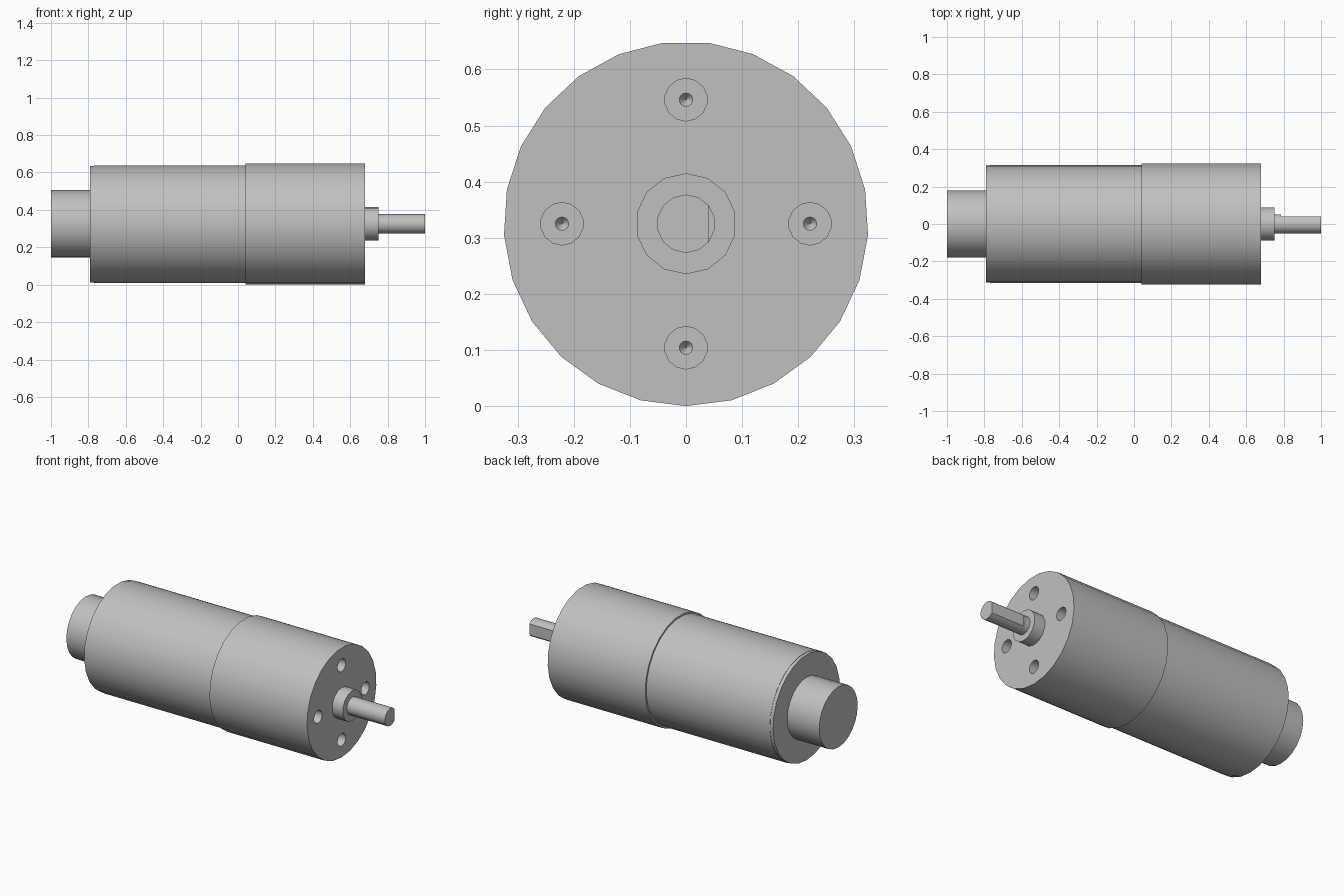
import bpy, bmesh, math

cube = bpy.data.objects.get("Cube")
if cube:
    bpy.data.objects.remove(cube, do_unlink=True)

AXIS_Z = 0.325

metal = bpy.data.materials.new("grey_metal")
metal.use_nodes = True
GREY = (0.53, 0.53, 0.53, 1)
metal.diffuse_color = GREY
metal.node_tree.nodes["Principled BSDF"].inputs["Base Color"].default_value = GREY


def make_object(name, bm):
    bmesh.ops.recalc_face_normals(bm, faces=bm.faces[:])
    mesh = bpy.data.meshes.new(name)
    bm.to_mesh(mesh)
    bm.free()
    mesh.materials.append(metal)
    obj = bpy.data.objects.new(name, mesh)
    bpy.context.collection.objects.link(obj)
    return obj


def turned(name, profile, sides, y=0.0, z=AXIS_Z):
    """Turn (x, radius) pairs about an axis along x, with flat end caps."""
    bm = bmesh.new()
    rings = []
    for x, r in profile:
        angles = [math.tau * i / sides for i in range(sides)]
        rings.append([bm.verts.new((x, y + r * math.sin(a), z - r * math.cos(a)))
                      for a in angles])
    for a, b in zip(rings, rings[1:]):
        for i in range(sides):
            j = (i + 1) % sides
            bm.faces.new((a[i], a[j], b[j], b[i]))
    bm.faces.new(rings[0])
    bm.faces.new(rings[-1])
    return make_object(name, bm)


def block(name, low, high):
    bm = bmesh.new()
    bmesh.ops.create_cube(bm, size=1)
    for v in bm.verts:
        v.co = [h if c > 0 else l for c, l, h in zip(v.co, low, high)]
    return make_object(name, bm)


def cut(target, cutter):
    cutter.hide_render = True
    mod = target.modifiers.new("cut", 'BOOLEAN')
    mod.operation = 'DIFFERENCE'
    mod.solver = 'EXACT'
    mod.object = cutter
    bpy.context.view_layer.objects.active = target
    bpy.ops.object.modifier_apply(modifier=mod.name)
    bpy.data.objects.remove(cutter, do_unlink=True)


# Motor body: rear boss, thin end cap, can
rear_boss = turned("rear_boss", [(-1.0, 0.18), (-0.79, 0.18)], 24)
end_cap = turned("end_cap", [(-0.79, 0.313), (-0.77, 0.313)], 25)
motor_can = turned("motor_can", [(-0.77, 0.315), (0.04, 0.315)], 25)

# Gearbox with four blind mounting holes, each with a drill dimple
gearbox = turned("gearbox", [(0.04, 0.325), (0.68, 0.325)], 25)
for k in range(4):
    a = k * math.pi / 2
    hole = turned("hole_cutter",
                  [(0.555, 0.001), (0.57, 0.012), (0.57, 0.038), (0.72, 0.038)], 14,
                  0.221 * math.cos(a), AXIS_Z + 0.221 * math.sin(a))
    cut(gearbox, hole)

# Output collar and D-shaped shaft
collar = turned("shaft_collar", [(0.68, 0.09), (0.75, 0.09)], 14)
shaft = turned("output_shaft", [(0.75, 0.052), (1.0, 0.052)], 14)
cut(shaft, block("flat_cutter", (0.785, 0.04, 0.2), (1.1, 0.1, 0.45)))

# Smooth round walls, keep rims sharp
bpy.ops.object.select_all(action='DESELECT')
for obj in (rear_boss, end_cap, motor_can, gearbox, collar, shaft):
    obj.select_set(True)
    bpy.context.view_layer.objects.active = obj
bpy.ops.object.shade_smooth_by_angle(angle=math.radians(30))
